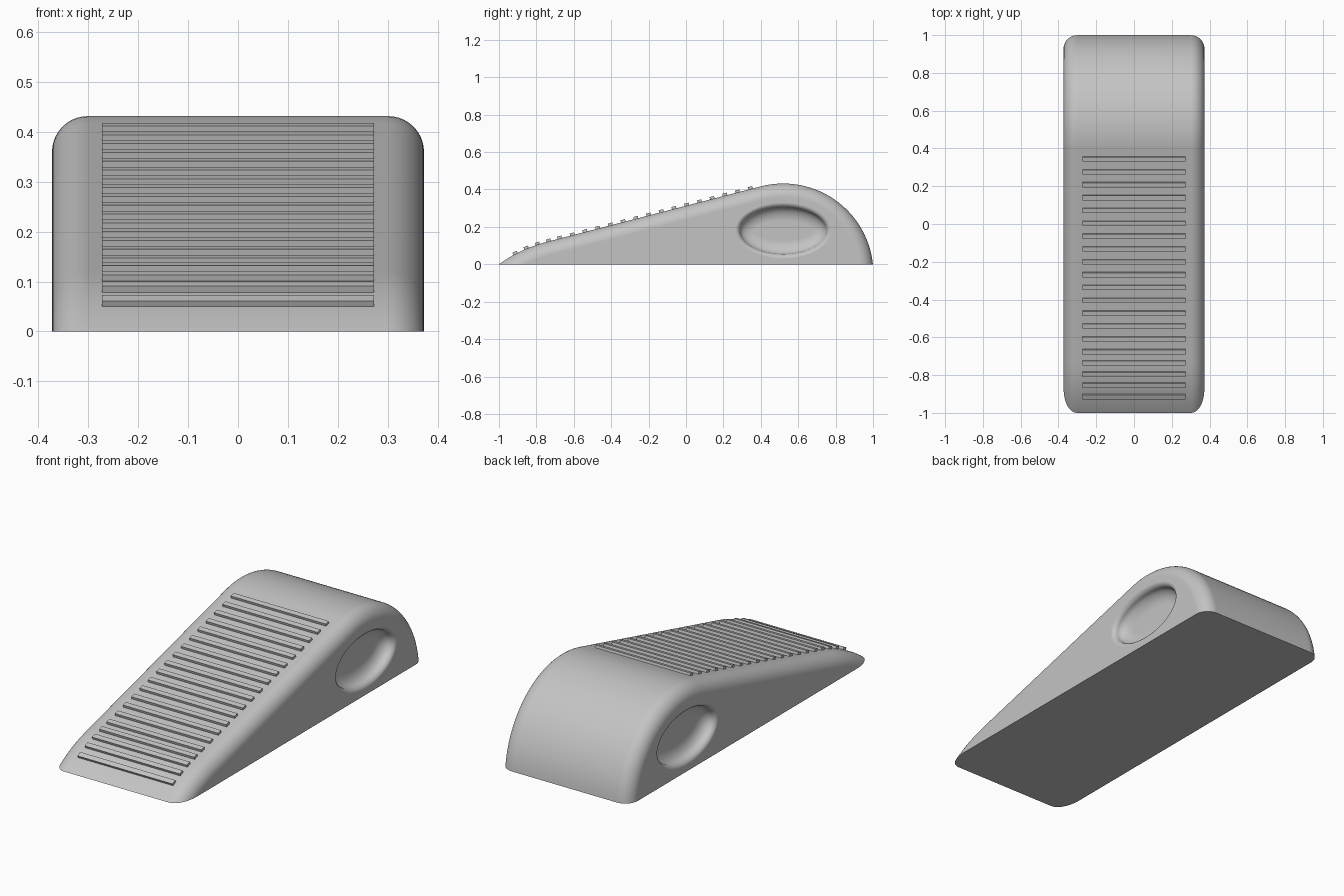
import bpy, bmesh, math
from mathutils import Vector, Matrix

cube = bpy.data.objects.get("Cube")
if cube:
    bpy.data.objects.remove(cube, do_unlink=True)

grey = bpy.data.materials.new("rubber grey")
grey.use_nodes = True
COLOUR = (0.55, 0.55, 0.55, 1)
grey.diffuse_color = COLOUR
grey.node_tree.nodes["Principled BSDF"].inputs["Base Color"].default_value = COLOUR

HALF_W, ROUND = 0.373, 0.072


def make_object(name, bm):
    bmesh.ops.recalc_face_normals(bm, faces=bm.faces)
    mesh = bpy.data.meshes.new(name)
    bm.to_mesh(mesh)
    bm.free()
    mesh.materials.append(grey)
    obj = bpy.data.objects.new(name, mesh)
    bpy.context.collection.objects.link(obj)
    return obj


def loft(bm, rings):
    """Skin a list of point rings and cap both ends."""
    loops = [[bm.verts.new(p) for p in ring] for ring in rings]
    for a, b in zip(loops, loops[1:]):
        for i in range(len(a)):
            j = (i + 1) % len(a)
            bm.faces.new((a[i], a[j], b[j], b[i]))
    bm.faces.new(loops[0])
    bm.faces.new(loops[-1])


# Side profile: curved toe, straight ramp, round heel (y, z)
toe = [Vector(p) for p in ((-1, 0), (-0.89, 0.082), (-0.74, 0.121))]
path = []
for i in range(13):
    t = i / 12
    path.append(toe[0] * (1 - t) ** 2 + toe[1] * 2 * t * (1 - t) + toe[2] * t * t)
centre, radius = Vector((0.52, -0.05)), 0.482
for i in range(33):
    a = math.radians(104.6 - 104.6 * i / 32)
    path.append(centre + radius * Vector((math.cos(a), math.sin(a))))
# run both ends on below the floor, to be trimmed later
path.insert(0, path[0] + (path[0] - path[1]).normalized() * 0.4)
path.append(path[-1] + Vector((0, -0.3)))


def inset(distance):
    points = []
    for i, p in enumerate(path):
        d = path[min(i + 1, len(path) - 1)] - path[max(i - 1, 0)]
        points.append(p + Vector((d.y, -d.x)).normalized() * distance)
    return points


# Wedge body: profile swept across the width with rounded side edges
STEPS = 10
half = []
for i in range(STEPS + 1):
    a = math.pi / 2 * i / STEPS
    half.append((HALF_W - ROUND + ROUND * math.sin(a), ROUND * (1 - math.cos(a))))
stations = [(-x, d) for x, d in reversed(half)] + half
bm = bmesh.new()
loft(bm, [[(x, p.x, p.y) for p in inset(d)] for x, d in stations])
cut = bmesh.ops.bisect_plane(bm, geom=bm.verts[:] + bm.edges[:] + bm.faces[:],
                             plane_co=(0, 0, 0), plane_no=(0, 0, 1), clear_inner=True)
rim = [e for e in cut["geom_cut"] if isinstance(e, bmesh.types.BMEdge)]
bmesh.ops.contextual_create(bm, geom=rim)
body = make_object("wedge_body", bm)

# Oval finger recesses: soft lip, round wall, flat floor (inward, depth)
wall = [(-0.012, -0.004), (0, 0), (0.01, 0.003), (0.018, 0.009), (0.024, 0.018)]
for i in range(1, 11):
    a = math.pi / 2 * i / 10
    wall.append((0.024 + 0.075 * (1 - math.cos(a)), 0.018 + 0.05 * math.sin(a)))
for side in (1, -1):
    rings = []
    for inward, depth in wall:
        ring = []
        for k in range(64):
            a = math.tau * k / 64
            ring.append((side * (HALF_W - depth), 0.52 + (0.256 - inward) * math.cos(a),
                         0.18 + (0.15 - inward) * math.sin(a)))
        rings.append(ring)
    bm = bmesh.new()
    loft(bm, rings)
    cutter = make_object("recess_cutter", bm)
    cutter.hide_render = True
    mod = body.modifiers.new("recess", "BOOLEAN")
    mod.operation, mod.solver, mod.object = "DIFFERENCE", "EXACT", cutter
    bpy.context.view_layer.objects.active = body
    bpy.ops.object.modifier_apply(modifier=mod.name)
    bpy.data.objects.remove(cutter, do_unlink=True)

bpy.ops.object.select_all(action="DESELECT")
body.select_set(True)
bpy.context.view_layer.objects.active = body
bpy.ops.object.shade_smooth_by_angle(angle=math.radians(35))
weighted = body.modifiers.new("even shading", "WEIGHTED_NORMAL")
weighted.keep_sharp = True


# Grip ribs: thin bars lying on the ramp and over the toe
def surface(y):
    for a, b in zip(path, path[1:]):
        if a.x <= y <= b.x:
            slope = (b.y - a.y) / (b.x - a.x)
            return a.y + slope * (y - a.x), math.atan(slope)


rib_positions = [0.345 - 0.068 * i for i in range(16)]
rib_positions += [-0.675 - 0.059 * i for i in range(1, 5)]
bm = bmesh.new()
for y in rib_positions:
    z, angle = surface(y)
    place = (Matrix.Translation((0, y, z)) @ Matrix.Rotation(angle, 4, "X")
             @ Matrix.Diagonal((0.546, 0.025, 0.026, 1)))
    bmesh.ops.create_cube(bm, size=1, matrix=place)
make_object("grip_ribs", bm)
